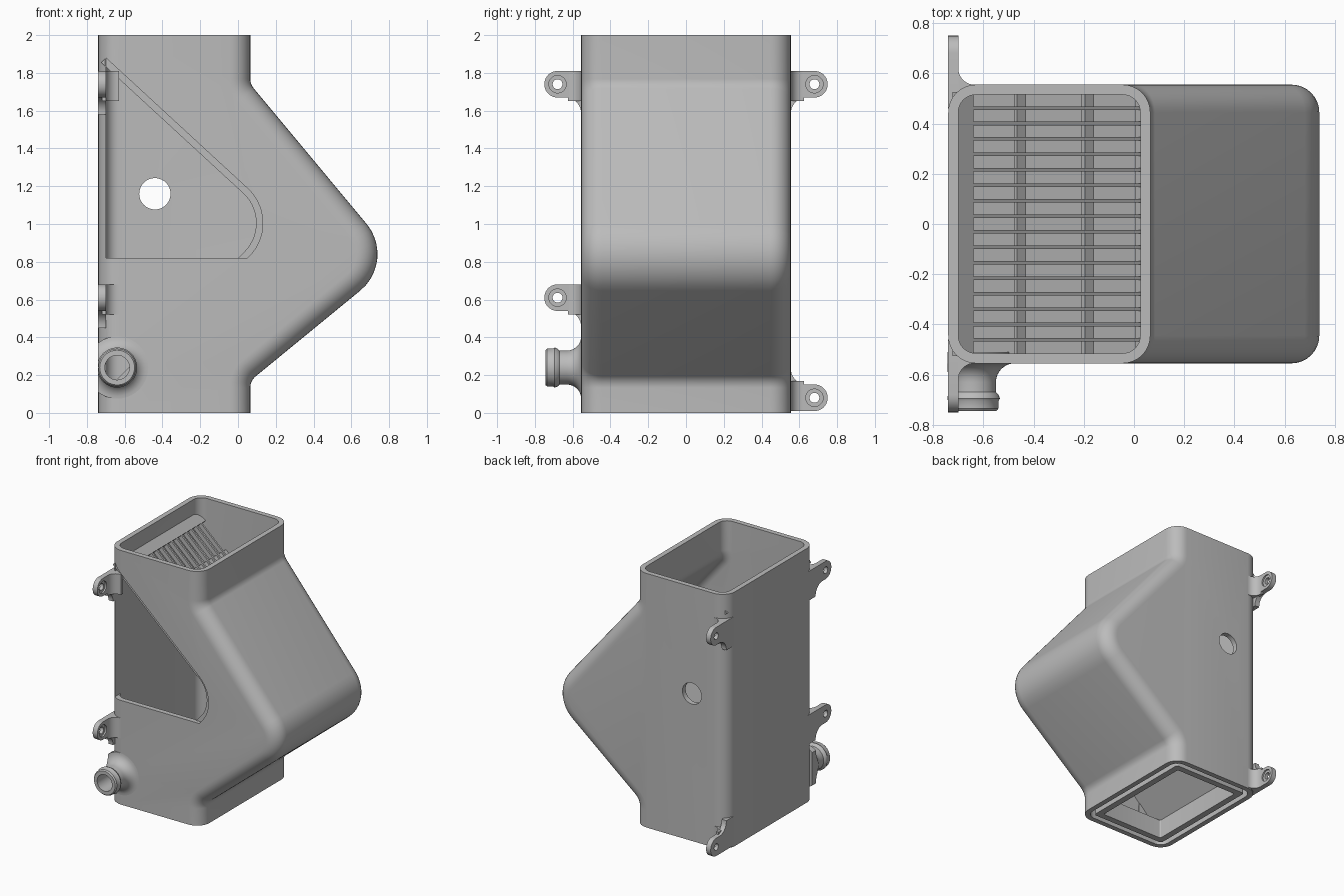
import bpy, bmesh, math
from mathutils import Vector

cube = bpy.data.objects.get("Cube")
if cube:
    bpy.data.objects.remove(cube, do_unlink=True)

grey = bpy.data.materials.new("plain grey")
grey.use_nodes = True
grey.diffuse_color = (0.5, 0.5, 0.5, 1)
grey.node_tree.nodes["Principled BSDF"].inputs["Base Color"].default_value = (0.5, 0.5, 0.5, 1)


def rounded(corners, seg=10):
    """Polygon with an arc at every corner given as (a, b, radius)."""
    out, n = [], len(corners)
    for i, c in enumerate(corners):
        p = Vector(c[:2])
        if len(c) < 3:
            out.append(p)
            continue
        u = (Vector(corners[i - 1][:2]) - p).normalized()
        v = (Vector(corners[(i + 1) % n][:2]) - p).normalized()
        half = u.angle(v) / 2
        centre = p + (u + v).normalized() * c[2] / math.sin(half)
        t = c[2] / math.tan(half)
        a, b = p + u * t - centre, p + v * t - centre
        turn = a.angle(b)
        for k in range(seg + 1):
            f = k / seg
            out.append(centre + (a * math.sin((1 - f) * turn) + b * math.sin(f * turn)) / math.sin(turn))
    return out


def offset(corners, d):
    """Move each edge of a counter-clockwise polygon inward by d."""
    out, n = [], len(corners)
    for i, c in enumerate(corners):
        p = Vector(c[:2])
        e1 = (p - Vector(corners[i - 1][:2])).normalized()
        e2 = (Vector(corners[(i + 1) % n][:2]) - p).normalized()
        n1, n2 = Vector((-e1.y, e1.x)), Vector((-e2.y, e2.x))
        q = p + (n1 + n2) * d / (1 + n1.dot(n2))
        convex = e1.x * e2.y - e1.y * e2.x > 0
        out.append((q.x, q.y) + tuple(r - d if convex else r + d for r in c[2:]))
    return out


def finish(name, bm):
    bmesh.ops.recalc_face_normals(bm, faces=bm.faces)
    mesh = bpy.data.meshes.new(name)
    bm.to_mesh(mesh)
    bm.free()
    mesh.materials.append(grey)
    obj = bpy.data.objects.new(name, mesh)
    bpy.context.collection.objects.link(obj)
    return obj


def prism(name, pts, axis, lo, hi, bevel=0):
    """Extrude a 2D outline along an axis; bevel rounds the rims of a y prism."""
    place = {"x": lambda p, t: (t, p[0], p[1]),
             "y": lambda p, t: (p[0], t, p[1]),
             "z": lambda p, t: (p[0], p[1], t)}[axis]
    bm = bmesh.new()
    a = [bm.verts.new(place(p, lo)) for p in pts]
    b = [bm.verts.new(place(p, hi)) for p in pts]
    caps = [bm.faces.new(a), bm.faces.new(b)]
    for i in range(len(pts)):
        bm.faces.new((a[i - 1], a[i], b[i], b[i - 1]))
    if bevel:
        zs = [v.co.z for v in bm.verts]
        ends = (min(zs), max(zs))
        rims = [e for f in caps for e in f.edges
                if not any(all(abs(v.co.z - z) < 1e-4 for v in e.verts) for z in ends)]
        bmesh.ops.recalc_face_normals(bm, faces=bm.faces)
        bmesh.ops.bevel(bm, geom=rims, offset=bevel, segments=8, profile=0.5,
                        affect='EDGES', clamp_overlap=False)
    return finish(name, bm)


def disc(r, a, b, seg=40):
    return [(a + r * math.cos(2 * math.pi * k / seg), b + r * math.sin(2 * math.pi * k / seg))
            for k in range(seg)]


def cut(obj, *cutters):
    bpy.context.view_layer.objects.active = obj
    for c in cutters:
        mod = obj.modifiers.new("cut", 'BOOLEAN')
        mod.operation, mod.solver, mod.object = 'DIFFERENCE', 'EXACT', c
        bpy.ops.object.modifier_apply(modifier=mod.name)
        bpy.data.objects.remove(c, do_unlink=True)
    return obj


def rect(x0, x1, y, r):
    return rounded([(x0, -y, r), (x1, -y, r), (x1, y, r), (x0, y, r)], 6)


# Chamber outline: sloping screen, rounded nose, sloping floor
top, nose, floor_end = (-0.70, 1.88), (0.242, 1.012), (-0.64, 0.13)
wall = 0.035


def on_screen(x, depth=0):
    return (x - 0.677 * depth, 1.88 - 0.921 * (x + 0.70) - 0.736 * depth)


# Hollow housing with side window, back hole and spout hole
outline = [(-0.74, 0), (0.065, 0), (0.065, 0.17, 0.08), (0.842, 0.807, 0.25),
           (0.065, 1.74, 0.08), (0.065, 2), (-0.74, 2)]
inner = [(c[0], 2.1 if c[1] > 1.9 else -0.1 if c[1] < 0.1 else c[1]) + tuple(c[2:])
         for c in offset(outline, 0.04)]
housing = prism("housing", rounded(outline), "y", -0.555, 0.555, 0.11)
window = rounded([top, nose + (0.25,), (0.05, 0.82), (-0.70, 0.82)], 14)
cut(housing,
    prism("cavity", rounded(inner), "y", -0.515, 0.515, 0.07),
    prism("window", window, "y", -0.7, -0.44),
    prism("back_hole", disc(0.083, -0.44, 1.16), "y", 0.4, 0.7),
    prism("spout_hole", disc(0.065, -0.64, 0.24), "y", -0.7, -0.45))

# Chamber nose and floor as one bent plate
s = 0.707 * wall
plate = rounded([on_screen(0.03), nose + (0.25,), floor_end,
                 (floor_end[0] - s, floor_end[1] + s),
                 (nose[0] - 1.42 * wall, nose[1], 0.25 - wall), on_screen(0.03, wall)], 14)
prism("chamber_floor", plate, "y", -0.525, 0.525)


# Screen: upper border, slats and cross bars
def screen_part(name, x0, x1, y0, y1, d0=0, d1=wall):
    prism(name, [on_screen(x0, d0), on_screen(x1, d0), on_screen(x1, d1), on_screen(x0, d1)], "y", y0, y1)


screen_part("screen_border", -0.70, -0.64, -0.525, 0.525)
for k in range(18):
    y = (k - 8.5) * 0.0616
    screen_part("screen_slat", -0.65, 0.04, y - 0.007, y + 0.007)
for x in (-0.44, -0.17):
    screen_part("screen_cross_bar", x - 0.015, x + 0.02, -0.52, 0.52, 0.015)

# Bottom outlet: inner collar joined to the housing by a web
collar = prism("outlet_collar", rect(-0.66, -0.015, 0.475, 0.02), "z", 0, 0.14)
cut(collar, prism("opening", rect(-0.61, -0.065, 0.425, 0.01), "z", -0.1, 0.3))
web = prism("outlet_web", rect(-0.715, 0.04, 0.53, 0.09), "z", 0.12, 0.15)
cut(web, prism("opening", rect(-0.61, -0.065, 0.425, 0.01), "z", -0.1, 0.3))

# Mounting ears: side along y, height, direction of the flared root
for side, z, flare in ((-1, 1.74, -1), (1, 1.74, -1), (-1, 0.61, -1), (1, 0.08, 1)):
    shape = rounded([(0.46, -0.07), (0.75, -0.07, 0.069), (0.75, 0.07, 0.069),
                     (0.555, 0.07, 0.085), (0.555, 0.16), (0.46, 0.16)])
    ear = prism("mounting_ear", [(side * p[0], z + flare * p[1]) for p in shape], "x", -0.74, -0.70)
    cut(ear, prism("screw_hole", disc(0.026, side * 0.68, z), "x", -0.8, -0.6),
        prism("screw_seat", disc(0.046, side * 0.68, z), "x", -0.712, -0.6))
    root = rounded([(-0.72, 0.50), (-0.72, 0.625), (-0.70, 0.625), (-0.70, 0.555, 0.065),
                    (-0.63, 0.555), (-0.63, 0.53)])
    lo, hi = sorted((z - flare * 0.07, z + flare * 0.09))
    prism("ear_root", [(p[0], side * p[1]) for p in root], "z", lo, hi)

# Hose spout turned around the y axis, trimmed flush with the housing side
profile = [(0.065, -0.745), (0.092, -0.745), (0.1, -0.735), (0.1, -0.705), (0.106, -0.695),
           (0.1, -0.68), (0.09, -0.67), (0.09, -0.63)]
for k in range(1, 9):
    a = math.pi / 2 * k / 8
    profile.append((0.165 - 0.075 * math.cos(a), -0.63 + 0.075 * math.sin(a)))
profile += [(0.165, -0.51), (0.065, -0.51)]
bm = bmesh.new()
loop = [bm.verts.new((-0.64 + r, y, 0.24)) for r, y in profile]
edges = [bm.edges.new((loop[i - 1], loop[i])) for i in range(len(loop))]
bmesh.ops.spin(bm, geom=loop + edges, cent=(-0.64, 0, 0.24), axis=(0, 1, 0),
               angle=2 * math.pi, steps=40)
bmesh.ops.remove_doubles(bm, verts=bm.verts, dist=1e-4)
bmesh.ops.bisect_plane(bm, geom=bm.verts[:] + bm.edges[:] + bm.faces[:], plane_co=(-0.742, 0, 0),
                       plane_no=(-1, 0, 0), clear_outer=True)
bmesh.ops.holes_fill(bm, edges=[e for e in bm.edges if e.is_boundary], sides=0)
finish("hose_spout", bm)

# Smooth curved faces while keeping hard edges
for obj in bpy.context.scene.objects:
    obj.select_set(obj.type == 'MESH')
    if obj.type == 'MESH':
        bpy.context.view_layer.objects.active = obj
bpy.ops.object.shade_smooth_by_angle(angle=math.radians(35))
